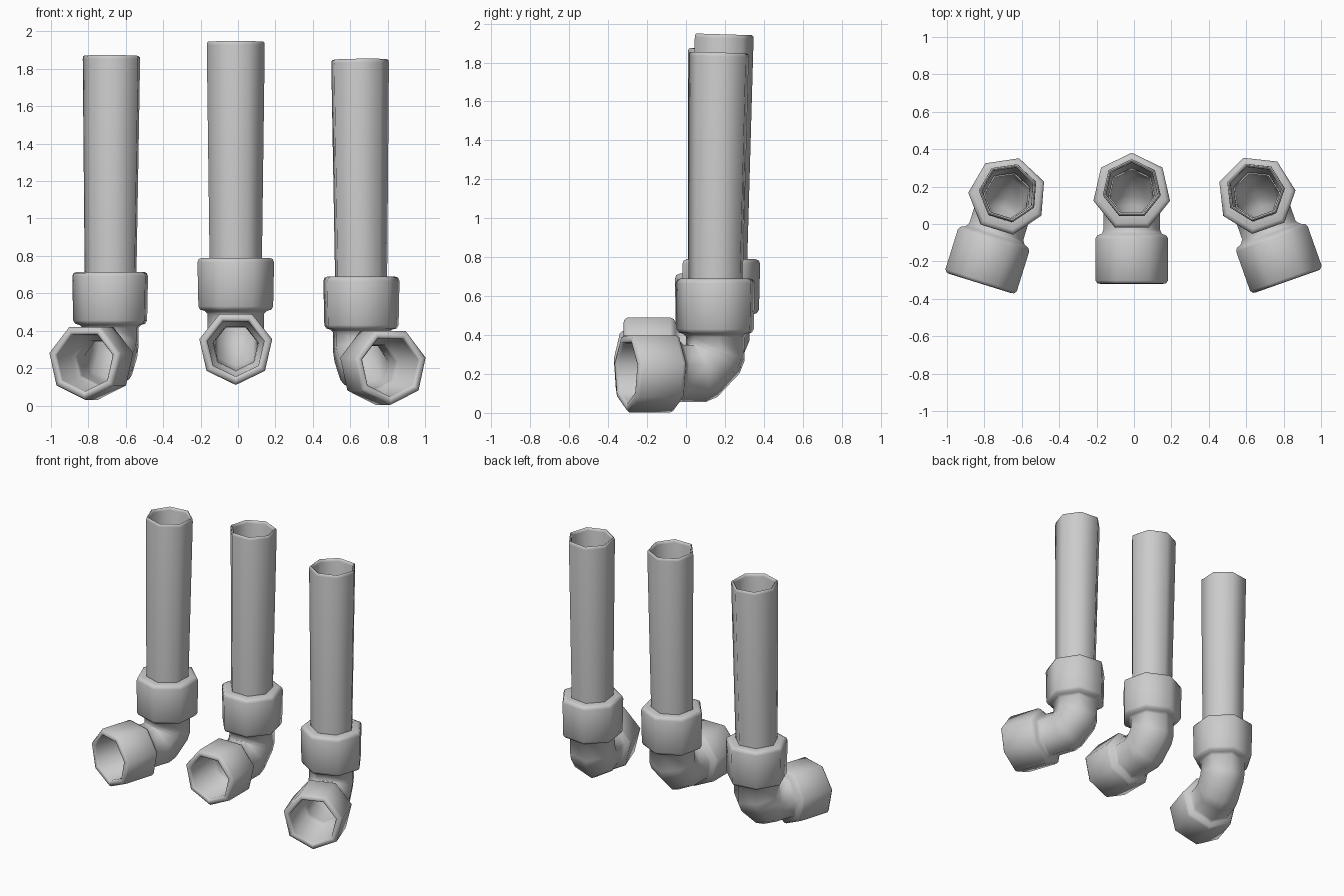
import bpy, bmesh, math

if "Cube" in bpy.data.objects:
    bpy.data.objects.remove(bpy.data.objects["Cube"])

SIDES = 7
R = 0.145          # bend radius of the elbow
LEAN = 0.015       # slight backward lean of the upright pipe


def uw(k, r):
    a = 2 * math.pi * k / SIDES
    return r * math.cos(a), r * math.sin(a)


def across(d, r):
    """Ring around the horizontal arm, d in front of the upright axis."""
    return [(w, -d, -u) for u, w in (uw(k, r) for k in range(SIDES))]


def bend(deg, r):
    """Ring in the elbow, which turns in two 45 degree creases."""
    a = math.radians(deg)
    c = math.cos(math.radians(deg - 45 * round(deg / 45)))
    return [(w, -R + math.sin(a) * (R + u) / c, R - math.cos(a) * (R + u) / c)
            for u, w in (uw(k, r) for k in range(SIDES))]


def upright(h, r, slope=0.0):
    """Ring around the upright axis at height h."""
    return [(w, u + LEAN * max(0, h - 0.4), h - slope * u)
            for u, w in (uw(k, r) for k in range(SIDES))]


def loft(name, rings, loc, yaw):
    """Skin a closed loop of rings: outside first, then back along the inside."""
    bm = bmesh.new()
    loops = [[bm.verts.new(p) for p in ring] for ring in rings]
    for i, a in enumerate(loops):
        b = loops[(i + 1) % len(loops)]
        for k in range(SIDES):
            n = (k + 1) % SIDES
            bm.faces.new((a[k], a[n], b[n], b[k]))
    bmesh.ops.recalc_face_normals(bm, faces=bm.faces)
    me = bpy.data.meshes.new(name)
    bm.to_mesh(me)
    bm.free()
    ob = bpy.data.objects.new(name, me)
    bpy.context.collection.objects.link(ob)
    ob.location = loc
    ob.rotation_euler[2] = math.radians(yaw)
    bpy.ops.object.select_all(action='DESELECT')
    ob.select_set(True)
    bpy.context.view_layer.objects.active = ob
    bpy.ops.object.shade_smooth_by_angle(angle=math.radians(60))
    return ob


def pipe_set(label, loc, yaw, arm, tip):
    # elbow fitting with a collar at each end
    front = [(.49, -.028), (.487, -.012), (.472, 0), (.25, 0), (.232, -.01), (.222, -.035)]
    rings = [across(d, arm + o) for d, o in front] + [across(.2, .155)]
    rings += [bend(a, .155) for a in (16, 29, 61, 74)]
    rings += [upright(h, r) for h, r in ((.18, .155), (.195, .17), (.203, .195), (.22, .205),
                                         (.455, .21), (.473, .203), (.48, .185), (.48, .14),
                                         (.3, .14), (.3, .12))]
    rings += [bend(a, .12) for a in (74, 61, 29, 16)]
    rings += [across(d, r) for d, r in ((.22, .122), (.25, .127), (.27, .15),
                                        (.475, arm - .045), (.487, arm - .039))]
    loft("elbow_fitting_" + label, rings, loc, yaw)

    # upright pipe seated in the top collar
    s = 0.03
    rings = [upright(.31, .144), upright(.5, .144), upright(tip - .02, .159, s),
             upright(tip - .005, .157, s), upright(tip, .15, s), upright(tip - .005, .143, s),
             upright(tip - .02, .14, s), upright(.5, .128), upright(.31, .126)]
    loft("upright_pipe_" + label, rings, loc, yaw)


pipe_set("left", (-.677, .15, .235), -17.3, .205, 1.635)
pipe_set("middle", (-.012, .17, .31), 0, .2, 1.635)
pipe_set("right", (.655, .155, .21), 19.4, .208, 1.64)
